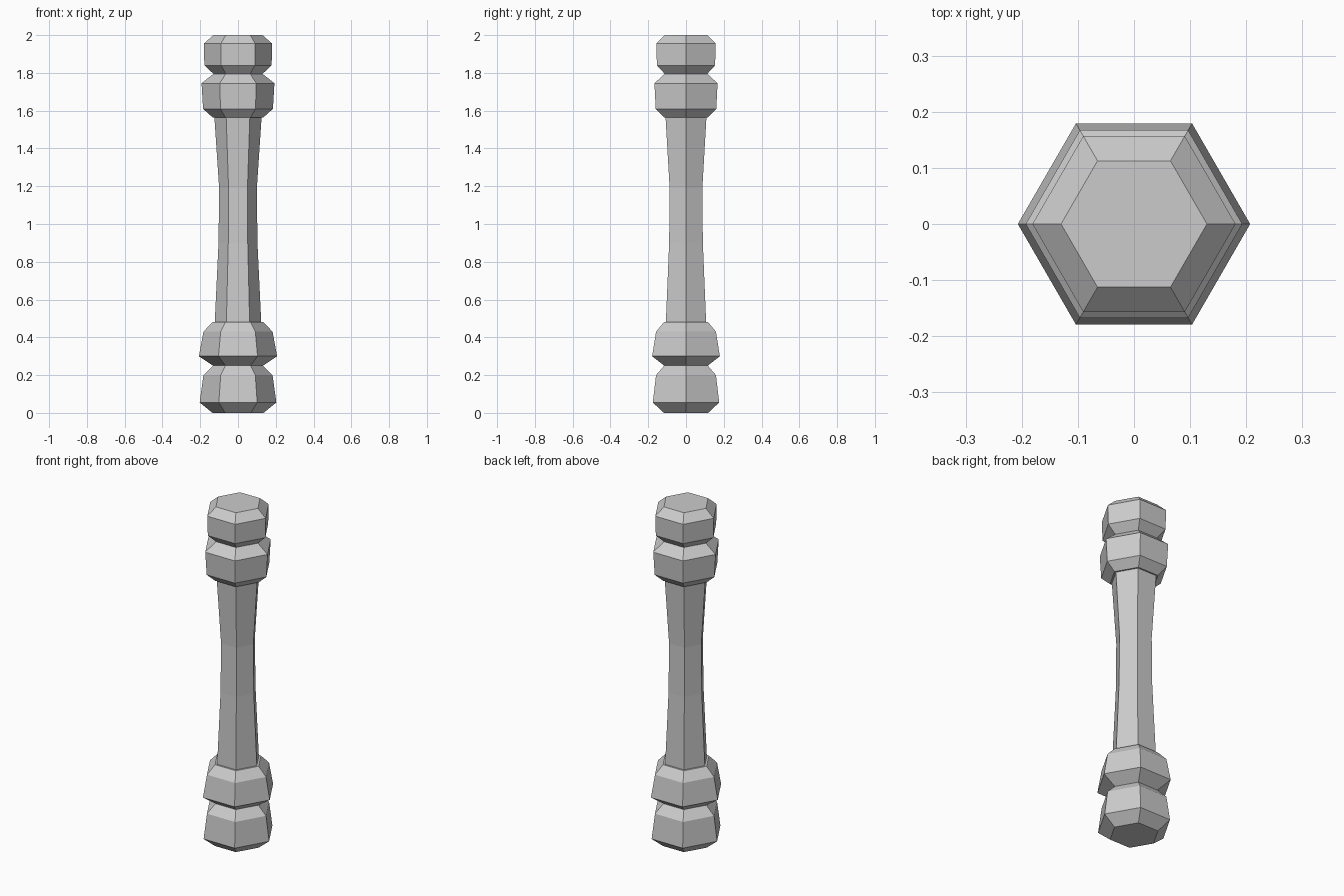
import bpy
import bmesh
from math import cos, sin, pi

SIDES = 6

default = bpy.data.objects.get("Cube")
if default:
    bpy.data.objects.remove(default, do_unlink=True)

# Single stone colour
stone = bpy.data.materials.new("light grey stone")
stone.use_nodes = True
colour = (0.6, 0.6, 0.6, 1)
stone.diffuse_color = colour
stone.node_tree.nodes["Principled BSDF"].inputs["Base Color"].default_value = colour


def hex_turning(name, profile, cap_bottom=False, cap_top=False):
    """Turn a (radius, height) profile into a six-sided part."""
    bm = bmesh.new()
    rings = [[bm.verts.new((r * cos(2 * pi * i / SIDES), r * sin(2 * pi * i / SIDES), z))
              for i in range(SIDES)] for r, z in profile]
    for low, high in zip(rings, rings[1:]):
        for i in range(SIDES):
            j = (i + 1) % SIDES
            bm.faces.new((low[i], low[j], high[j], high[i]))
    if cap_bottom:
        bm.faces.new(rings[0][::-1])
    if cap_top:
        bm.faces.new(rings[-1])
    mesh = bpy.data.meshes.new(name)
    bm.to_mesh(mesh)
    bm.free()
    mesh.materials.append(stone)
    part = bpy.data.objects.new(name, mesh)
    bpy.context.collection.objects.link(part)
    return part


# Base: two stacked blocks meeting at a narrow groove
hex_turning("foot_block", [(0.135, 0), (0.203, 0.055), (0.183, 0.2), (0.133, 0.25)],
            cap_bottom=True)
hex_turning("base_collar", [(0.133, 0.25), (0.207, 0.3), (0.183, 0.43), (0.135, 0.48)],
            cap_top=True)

# Slender shaft, pinched in the middle
hex_turning("shaft", [(0.123, 0.48), (0.103, 0.9), (0.1, 1.19), (0.125, 1.565)])

# Head: two stacked blocks meeting at a narrow groove
hex_turning("head_collar", [(0.135, 1.565), (0.185, 1.61), (0.193, 1.745), (0.13, 1.795)],
            cap_bottom=True)
hex_turning("cap_block", [(0.13, 1.795), (0.178, 1.84), (0.181, 1.955), (0.13, 2)],
            cap_top=True)
